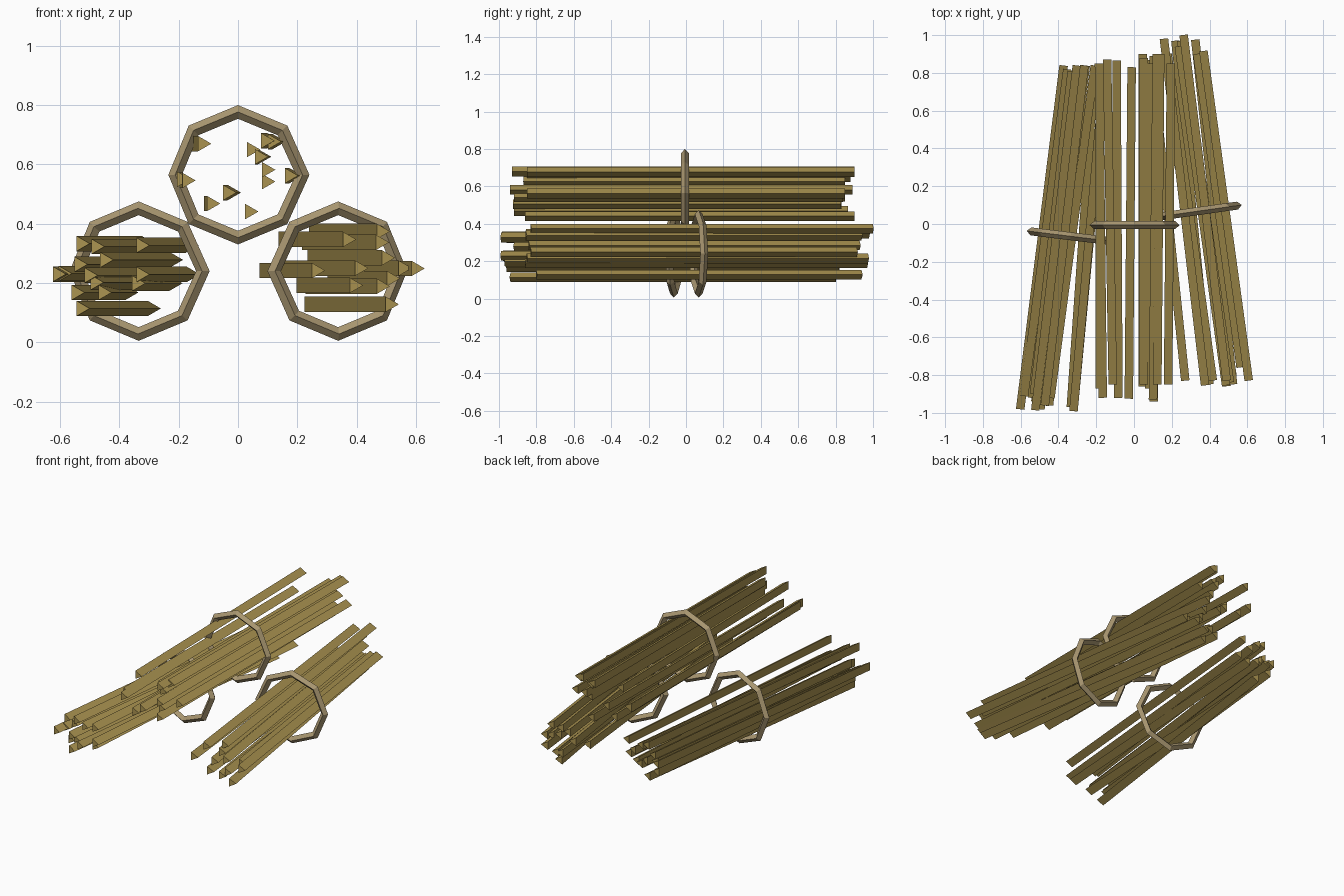
import bpy
import bmesh
from math import sin, cos, pi, radians, atan2
from mathutils import Matrix, Vector

cube = bpy.data.objects.get("Cube")
if cube:
    bpy.data.objects.remove(cube)


def make_material(name, color):
    mat = bpy.data.materials.new(name)
    mat.use_nodes = True
    mat.diffuse_color = color
    mat.node_tree.nodes["Principled BSDF"].inputs["Base Color"].default_value = color
    return mat


straw = make_material("dry straw", (0.40, 0.29, 0.08, 1))
twine = make_material("pale twine", (0.40, 0.31, 0.165, 1))


def finish(bm, name, mat):
    bmesh.ops.recalc_face_normals(bm, faces=bm.faces)
    mesh = bpy.data.meshes.new(name)
    bm.to_mesh(mesh)
    bm.free()
    mesh.materials.append(mat)
    obj = bpy.data.objects.new(name, mesh)
    bpy.context.collection.objects.link(obj)
    return obj


def loft(bm, sections, closed):
    """Skin equal rings of points; join the last to the first or cap both ends."""
    rings = [[bm.verts.new(p) for p in s] for s in sections]
    n = len(rings[0])
    if closed:
        rings.append(rings[0])
    else:
        bm.faces.new(rings[0])
        bm.faces.new(rings[-1])
    for a, b in zip(rings, rings[1:]):
        for i in range(n):
            j = (i + 1) % n
            bm.faces.new((a[i], a[j], b[j], b[i]))


def make_stalks(name, stalks):
    """Three-sided stalks: front x, z, front y, back y, sideways drift."""
    bm = bmesh.new()
    for x, z, front, back, drift in stalks:
        turn = Matrix.Rotation(-atan2(drift, back - front), 3, "Z")
        ends = []
        for px, py in ((x, front), (x + drift, back)):
            ends.append([Vector((px, py, z)) + turn @ Vector((0.03 * cos(a), 0, 0.03 * sin(a)))
                         for a in (0, 2 * pi / 3, 4 * pi / 3)])
        loft(bm, ends, False)
    finish(bm, name, straw)


def make_tie(name, center, angle, seam):
    """Eight-sided hoop of square twine, pulled slightly outward at the seam."""
    bm = bmesh.new()
    sections = []
    for k in range(8):
        a = seam + k * pi / 4
        out = Vector((cos(a), 0, sin(a)))
        middle = out * (0.218 if k == 0 else 0.212)
        side = Vector((0, 0.021, 0))
        out *= 0.023
        sections.append([middle + out, middle + side, middle - out, middle - side])
    loft(bm, sections, True)
    obj = finish(bm, name, twine)
    obj.location = center
    obj.rotation_euler.z = angle


# Upper bundle
make_stalks("upper_stalks", [
    (-0.12, 0.67, -0.85, 0.87, -0.03), (-0.173, 0.546, -0.92, 0.85, -0.02),
    (-0.19, 0.55, -0.87, 0.85, 0), (-0.09, 0.468, -0.92, 0.865, -0.01),
    (-0.035, 0.505, -0.925, 0.83, 0.015), (0.039, 0.441, -0.86, 0.9, 0),
    (0.045, 0.65, -0.85, 0.88, 0), (0.072, 0.626, -0.87, 0.85, 0.01),
    (0.093, 0.68, -0.93, 0.9, 0.02), (0.116, 0.677, -0.85, 0.9, 0.015),
    (0.096, 0.582, -0.94, 0.89, 0), (0.096, 0.542, -0.92, 0.84, 0),
    (0.173, 0.562, -0.85, 0.85, 0.015)])
make_tie("upper_tie", (0, -0.006, 0.565), 0, 0)

# Lower bundle on the right-hand side
make_stalks("right_stalks", [
    (-0.61, 0.23, -0.98, 0.84, 0.23), (-0.59, 0.232, -0.91, 0.82, 0.23),
    (-0.53, 0.333, -0.985, 0.84, 0.22), (-0.48, 0.323, -0.96, 0.84, 0.21),
    (-0.328, 0.327, -0.99, 0.83, 0.165), (-0.537, 0.263, -0.9, 0.81, 0.2),
    (-0.45, 0.278, -0.92, 0.84, 0.235), (-0.503, 0.226, -0.98, 0.83, 0.21),
    (-0.328, 0.229, -0.99, 0.8, 0.17), (-0.483, 0.202, -0.96, 0.84, 0.22),
    (-0.547, 0.168, -0.92, 0.82, 0.18), (-0.456, 0.168, -0.96, 0.8, 0.09),
    (-0.342, 0.199, -0.97, 0.81, 0.125), (-0.53, 0.114, -0.94, 0.8, 0.24)])
make_tie("right_tie", (-0.335, -0.065, 0.24), radians(-7), 0)

# Lower bundle on the left-hand side
make_stalks("left_stalks", [
    (0.369, 0.347, -0.855, 0.98, -0.218), (0.483, 0.374, -0.83, 1, -0.228),
    (0.48, 0.337, -0.855, 0.94, -0.25), (0.6, 0.249, -0.83, 0.915, -0.24),
    (0.557, 0.25, -0.76, 0.9, -0.23), (0.264, 0.242, -0.83, 0.87, -0.177),
    (0.5, 0.285, -0.84, 0.93, -0.25), (0.517, 0.215, -0.85, 0.975, -0.2),
    (0.483, 0.189, -0.86, 0.97, -0.24), (0.392, 0.192, -0.85, 0.97, -0.18),
    (0.513, 0.128, -0.8, 0.94, -0.273), (0.41, 0.25, -0.83, 0.9, -0.24)])
make_tie("left_tie", (0.338, 0.068, 0.24), radians(8), pi)
